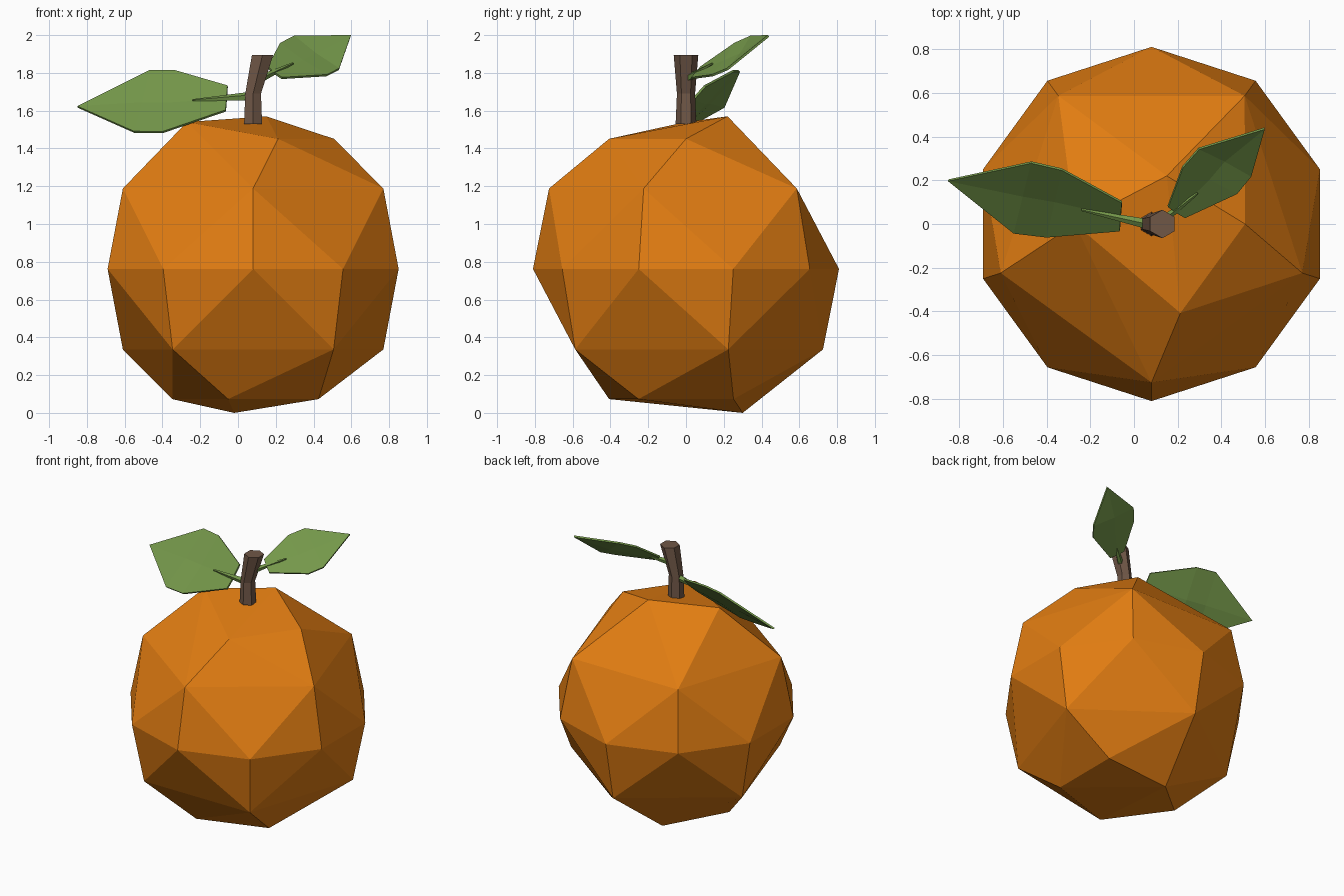
import bpy, bmesh, math
from mathutils import Vector

if "Cube" in bpy.data.objects:
    bpy.data.objects.remove(bpy.data.objects["Cube"])


def material(name, rgb):
    m = bpy.data.materials.new(name)
    m.diffuse_color = (*rgb, 1)
    m.use_nodes = True
    m.node_tree.nodes["Principled BSDF"].inputs["Base Color"].default_value = m.diffuse_color
    return m


ORANGE = material("orange peel", (0.76, 0.205, 0.006))
BROWN = material("stem brown", (0.16, 0.095, 0.062))
GREEN = material("leaf green", (0.175, 0.31, 0.068))


def finish(name, bm, mat):
    bmesh.ops.recalc_face_normals(bm, faces=bm.faces)
    me = bpy.data.meshes.new(name)
    bm.to_mesh(me)
    bm.free()
    me.materials.append(mat)
    ob = bpy.data.objects.new(name, me)
    bpy.context.collection.objects.link(ob)
    return ob


def ring(center, r, n, start):
    c = Vector(center)
    return [c + Vector((r * math.cos(a), r * math.sin(a), 0))
            for a in (math.radians(start) + i * math.tau / n for i in range(n))]


def tube(name, sections, n, start, mat):
    """Loft horizontal n-gon sections (center, radius) into a capped tube."""
    bm = bmesh.new()
    rows = [[bm.verts.new(p) for p in ring(c, r, n, start)] for c, r in sections]
    for a, b in zip(rows, rows[1:]):
        for i in range(n):
            j = (i + 1) % n
            bm.faces.new((a[i], a[j], b[j], b[i]))
    bm.faces.new(rows[0])
    bm.faces.new(rows[-1])
    return finish(name, bm, mat)


# Fruit: faceted ball hulled from rings, with uneven crown and base
CX = 0.08
points = ring((CX, 0, 0.762), 0.81, 10, 18)
points += ring((CX, 0, 1.188), 0.725, 5, -90)
points += ring((CX, 0, 0.336), 0.725, 5, 90)
points += ring((CX, 0, 1.451), 0.428, 5, 0)[::4]
points += ring((CX, 0, 0.073), 0.428, 5, 180)[:4]
points += [Vector(p) for p in ((-0.27, 0, 1.54), (0.15, 0.22, 1.57), (-0.02, 0.3, 0))]
bm = bmesh.new()
for p in points:
    bm.verts.new(p)
bmesh.ops.convex_hull(bm, input=bm.verts)
finish("fruit", bm, ORANGE)

# Stem: bent hexagonal twig
tube("stem", [((0.08, 0, 1.53), 0.055), ((0.08, 0, 1.69), 0.048),
              ((0.13, 0, 1.895), 0.065)], 6, 30, BROWN)


def leaf(name, left, right, base, tip, sag):
    """Leaf blade from two edges and a slightly sunken midrib."""
    base, tip = Vector(base), Vector(tip)
    L, R = [Vector(p) for p in left], [Vector(p) for p in right]
    up = (tip - base).cross(L[1] - R[1]).normalized()
    if up.z < 0:
        up.negate()
    mids = [base] + [(a + b) / 2 - up * sag for a, b in zip(L[1:], R[1:])]
    bm = bmesh.new()
    vl, vm, vr = ([bm.verts.new(p) for p in row] for row in (L, mids, R))
    vt = bm.verts.new(tip)
    for e in (vl, vr):
        for i in range(2):
            bm.faces.new((e[i], e[i + 1], vm[i + 1], vm[i]))
        bm.faces.new((e[2], vt, vm[2]))
    ob = finish(name, bm, GREEN)
    mod = ob.modifiers.new("thickness", "SOLIDIFY")
    mod.thickness = 0.012
    mod.offset = 0


def stalk(name, a, b, r1, r2):
    a, b = Vector(a), Vector(b)
    bm = bmesh.new()
    bmesh.ops.create_cone(bm, cap_ends=True, segments=5, radius1=r1, radius2=r2,
                          depth=(b - a).length)
    q = (b - a).to_track_quat('Z', 'Y')
    for v in bm.verts:
        v.co = q @ v.co + (a + b) / 2
    finish(name, bm, GREEN)


# Large left leaf and its stalk
leaf("left_leaf",
     [(-0.055, 0.10, 1.73), (-0.33, 0.25, 1.81), (-0.47, 0.282, 1.81)],
     [(-0.065, -0.03, 1.60), (-0.40, -0.058, 1.485), (-0.55, -0.04, 1.487)],
     (-0.06, 0.037, 1.66), (-0.85, 0.2, 1.62), 0.012)
stalk("left_leaf_stalk", (0.06, 0, 1.675), (-0.24, 0.065, 1.655), 0.024, 0.006)

# Small right leaf and its stalk
leaf("right_leaf",
     [(0.155, 0.08, 1.83), (0.222, 0.26, 1.955), (0.297, 0.345, 1.993)],
     [(0.232, 0.03, 1.772), (0.47, 0.14, 1.787), (0.535, 0.22, 1.82)],
     (0.19, 0.055, 1.80), (0.597, 0.437, 1.996), 0.01)
stalk("right_leaf_stalk", (0.11, 0, 1.765), (0.29, 0.14, 1.85), 0.022, 0.006)
